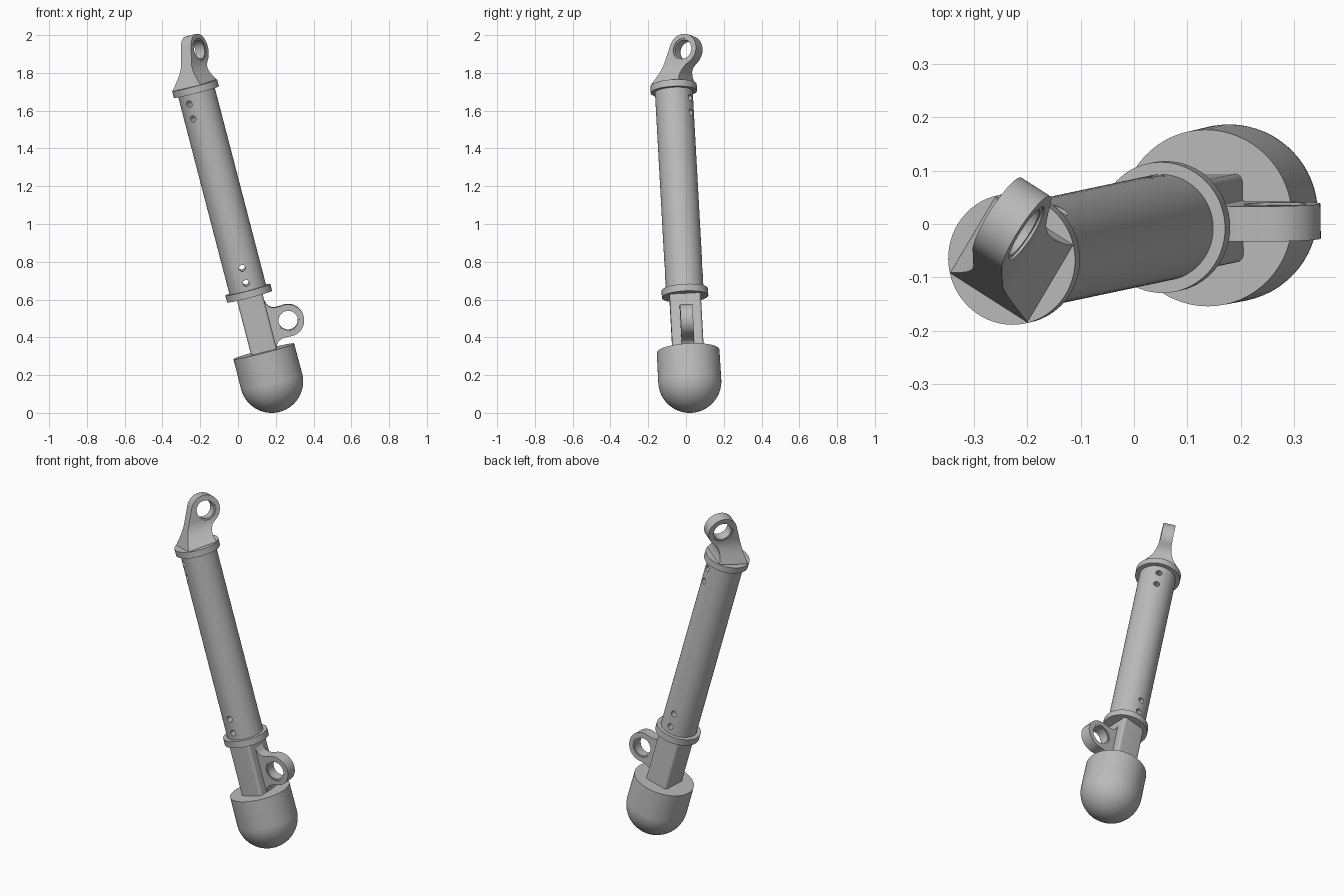
import bpy, bmesh, math
from mathutils import Vector, Matrix

if "Cube" in bpy.data.objects:
    bpy.data.objects.remove(bpy.data.objects["Cube"])

# Tilted strut frame: D runs up the strut, U towards the lower lug, V to the back
ORIGIN = Vector((0.178, 0.02, 0.167))
D = Vector((-0.2513, -0.0532, 0.9664)).normalized()
U = Vector((0.9664, 0, 0.2513)).normalized()
V = D.cross(U).normalized()
U = V.cross(D)

grey = bpy.data.materials.new("plain grey")
grey.diffuse_color = (0.5, 0.5, 0.5, 1)
grey.use_nodes = True
grey.node_tree.nodes["Principled BSDF"].inputs["Base Color"].default_value = grey.diffuse_color


def frame(a, b, c):
    m = Matrix((a, b, c)).transposed().to_4x4()
    m.translation = ORIGIN
    return m


def radial(angle):
    """Frame whose x is a radial direction, y the strut axis, z the lug normal."""
    t = math.radians(angle)
    r = U * math.cos(t) + V * math.sin(t)
    return frame(r, D, r.cross(D))


AXIS = frame(U, V, D)


def finish(name, bm, matrix):
    bmesh.ops.recalc_face_normals(bm, faces=bm.faces)
    me = bpy.data.meshes.new(name)
    bm.to_mesh(me)
    bm.free()
    me.transform(matrix)
    me.materials.append(grey)
    ob = bpy.data.objects.new(name, me)
    bpy.context.collection.objects.link(ob)
    smooth(me)
    return ob


def smooth(me):
    me.polygons.foreach_set("use_smooth", [True] * len(me.polygons))
    me.set_sharp_from_angle(angle=math.radians(30))


def prism(name, pts, lo, hi, matrix):
    bm = bmesh.new()
    f = bm.faces.new([bm.verts.new((x, y, lo)) for x, y in pts])
    ext = bmesh.ops.extrude_face_region(bm, geom=[f])["geom"]
    bmesh.ops.translate(bm, vec=(0, 0, hi - lo),
                        verts=[v for v in ext if isinstance(v, bmesh.types.BMVert)])
    return finish(name, bm, matrix)


def lathe(name, profile, matrix, closed=False, n=64):
    """Spin a (radius, height) profile about local z."""
    bm = bmesh.new()
    vs = [bm.verts.new((r, 0, z)) for r, z in profile]
    pairs = list(zip(vs, vs[1:])) + ([(vs[-1], vs[0])] if closed else [])
    edges = [bm.edges.new(p) for p in pairs]
    bmesh.ops.spin(bm, geom=vs + edges, axis=(0, 0, 1), cent=(0, 0, 0),
                   angle=2 * math.pi, steps=n, use_duplicate=False)
    bmesh.ops.remove_doubles(bm, verts=bm.verts, dist=1e-5)
    return finish(name, bm, matrix)


def arc(cx, cy, r, a0, a1, n):
    return [(cx + r * math.cos(math.radians(a0 + (a1 - a0) * i / n)),
             cy + r * math.sin(math.radians(a0 + (a1 - a0) * i / n))) for i in range(n + 1)]


def boolean(ob, cutters, op="DIFFERENCE"):
    for c in cutters:
        m = ob.modifiers.new("cut", "BOOLEAN")
        m.operation, m.object, m.solver = op, c, "EXACT"
    bpy.context.view_layer.update()
    me = bpy.data.meshes.new_from_object(ob.evaluated_get(bpy.context.evaluated_depsgraph_get()))
    ob.modifiers.clear()
    ob.data = me
    smooth(me)
    for c in cutters:
        bpy.data.objects.remove(c)


def eye(lug, name, x, s, m):
    """Bore the lug and fit a slightly recessed bushing."""
    at = m @ Matrix.Translation((x, s, 0))
    boolean(lug, [prism("bore_cutter", arc(0, 0, 0.059, 0, 352.5, 47), -0.2, 0.2, at)])
    lathe(name, [(0.051, -0.028), (0.0595, -0.028), (0.0595, 0.028), (0.051, 0.028)],
          at, closed=True, n=48)


# Rounded foot
lathe("foot", arc(0, 0, 0.167, -90, 0, 20) + [(0.166, 0.165), (0, 0.165)], AXIS)

# Neck block with rounded corners
corners = []
for a, (sx, sy) in zip((0, 90, 180, 270), ((1, 1), (-1, 1), (-1, -1), (1, -1))):
    corners += arc(sx * 0.055, sy * 0.068, 0.015, a, a + 90, 6)
prism("neck", corners, 0.15, 0.48, AXIS)

# Main tube with cross-drilled pin holes
tube = lathe("tube", [(0, 0.49), (0.1, 0.49), (0.1, 1.6), (0, 1.6)], AXIS)
pins = []
for angle, heights in ((90, (0.543, 0.625)), (58, (1.456, 1.537))):
    t = math.radians(angle)
    r = U * math.cos(t) + V * math.sin(t)
    for s in heights:
        m = frame(D, r.cross(D), r)
        m = Matrix.Translation(D * s) @ m
        pins.append(prism("pin_cutter", arc(0, 0, 0.017, 0, 345, 23), -0.2, 0.2, m))
boolean(tube, pins)

# Collars at both ends
for name, lo, hi in (("lower_collar", 0.464, 0.502), ("upper_collar", 1.585, 1.622)):
    lathe(name, [(0, lo), (0.123, lo), (0.123, hi), (0, hi)], AXIS)

# Lower side lug with filleted root
cx, cs = 0.166, 0.292
root = [(0.05, 0.132), (0.07, 0.132), (0.077, 0.11), (0.085, 0.098), (0.098, 0.089), (0.118, 0.084)]
outline = ([(x, cs - y) for x, y in root] + arc(cx, cs, 0.085, -100, 100, 36)
           + [(x, cs + y) for x, y in reversed(root)])
side = radial(0)
eye(prism("lower_lug", outline, -0.033, 0.033, side), "lower_bushing", cx, cs, side)

# Top lug: offset eye outline, flared at the base where it meets the collar
top = radial(58)
px, ps = 0.089, 1.797
outline = ([(-0.087, 1.618), (0.087, 1.618), (0.083, 1.64), (0.083, 1.665), (0.09, 1.688),
            (0.106, 1.709)] + arc(px, ps, 0.083, -60, 153, 40))
lug = prism("top_lug", outline, -0.087, 0.087, top)
flare = [(0.087, 1.6), (0.087, 1.625), (0.068, 1.655), (0.053, 1.68), (0.042, 1.703),
         (0.035, 1.725), (0.033, 1.745), (0.033, 1.95)]
flare += [(-x, y) for x, y in reversed(flare)]
r, n = (top.col[0].to_3d(), top.col[2].to_3d())
boolean(lug, [prism("flare_cutter", flare, -0.4, 0.4, frame(n, D, n.cross(D)))], "INTERSECT")
eye(lug, "top_bushing", px, ps, top)
